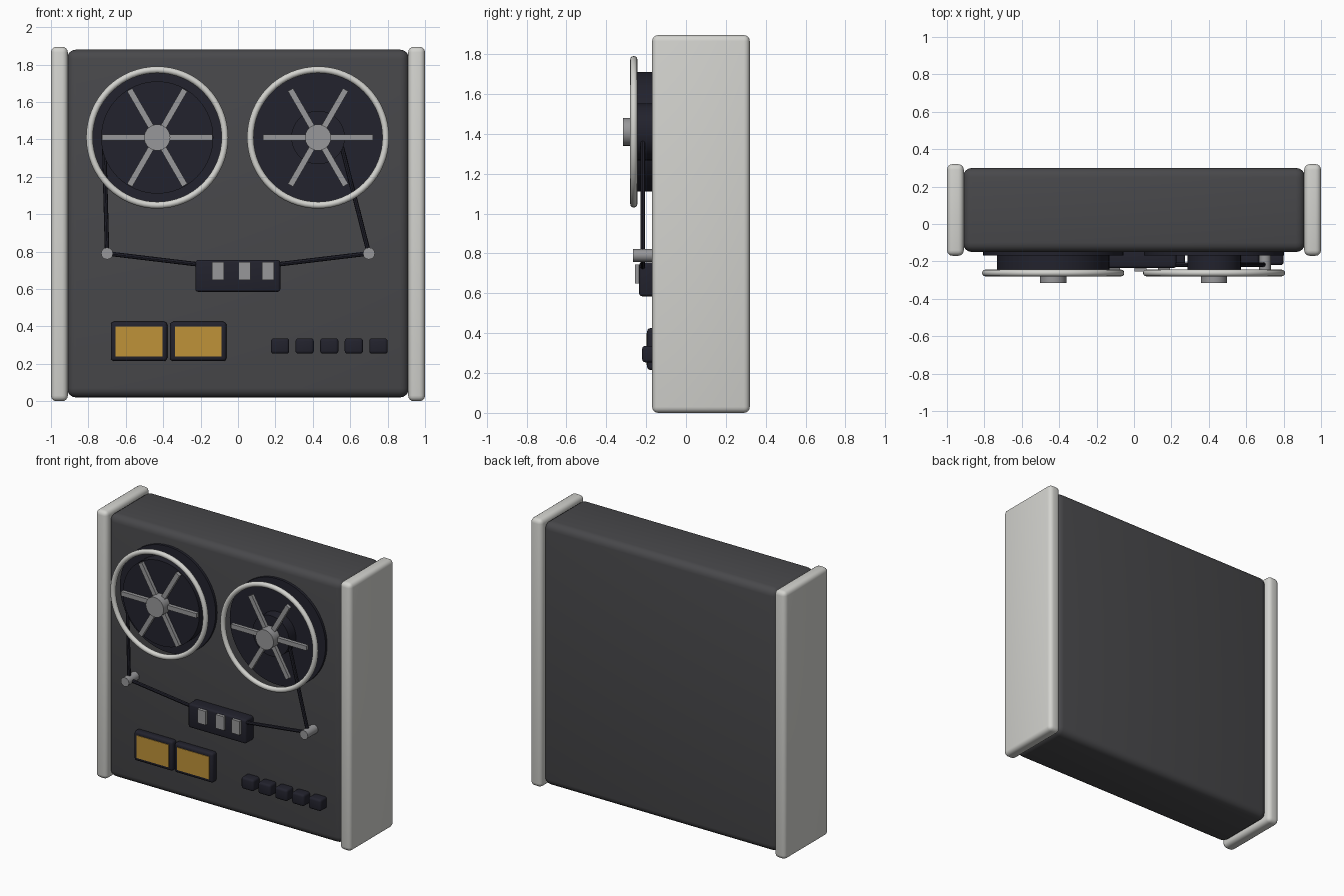
import bpy, bmesh
from math import radians, pi
from mathutils import Vector, Matrix

cube = bpy.data.objects.get("Cube")
if cube:
    bpy.data.objects.remove(cube, do_unlink=True)


def material(name, rgb):
    m = bpy.data.materials.new(name)
    m.use_nodes = True
    m.diffuse_color = (*rgb, 1)
    m.node_tree.nodes["Principled BSDF"].inputs["Base Color"].default_value = (*rgb, 1)
    return m


CHARCOAL = material("charcoal", (0.065, 0.065, 0.07))
IVORY = material("light grey", (0.65, 0.65, 0.62))
NAVY = material("blue black", (0.016, 0.016, 0.026))
STEEL = material("steel grey", (0.31, 0.31, 0.32))
AMBER = material("amber", (0.52, 0.29, 0.04))


def finish(bm, name, mat):
    mesh = bpy.data.meshes.new(name)
    bm.to_mesh(mesh)
    bm.free()
    mesh.materials.append(mat)
    ob = bpy.data.objects.new(name, mesh)
    bpy.context.collection.objects.link(ob)
    bpy.ops.object.select_all(action='DESELECT')
    ob.select_set(True)
    bpy.context.view_layer.objects.active = ob
    bpy.ops.object.shade_smooth_by_angle(angle=radians(40))
    return ob


def box(name, x, y, z, mat, bevel=0, segments=3):
    """Box from (min, max) pairs, with optional rounded edges."""
    bm = bmesh.new()
    bmesh.ops.create_cube(bm, size=1)
    for v in bm.verts:
        v.co = [lo + (hi - lo) * (c + 0.5) for c, (lo, hi) in zip(v.co, (x, y, z))]
    if bevel:
        bmesh.ops.bevel(bm, geom=bm.edges[:], offset=bevel, segments=segments,
                        profile=0.5, affect='EDGES')
    return finish(bm, name, mat)


def rod(name, a, b, radius, mat, sides=48):
    """Cylinder running from point a to point b."""
    a, b = Vector(a), Vector(b)
    turn = (b - a).to_track_quat('Z', 'Y').to_matrix().to_4x4()
    bm = bmesh.new()
    bmesh.ops.create_cone(bm, cap_ends=True, segments=sides, radius1=radius, radius2=radius,
                          depth=(b - a).length, matrix=Matrix.Translation((a + b) / 2) @ turn)
    return finish(bm, name, mat)


def ring(name, centre, major, minor, mat, sides=64, tube=12):
    """Round ring facing the front, spun from a circle."""
    bm = bmesh.new()
    place = Matrix.Translation(Vector(centre) + Vector((major, 0, 0)))
    circle = bmesh.ops.create_circle(bm, segments=tube, radius=minor, matrix=place)
    bmesh.ops.spin(bm, geom=circle["verts"] + bm.edges[:], cent=centre, axis=(0, 1, 0),
                   angle=2 * pi, steps=sides, use_merge=True)
    bmesh.ops.remove_doubles(bm, verts=bm.verts[:], dist=0.0001)
    bmesh.ops.recalc_face_normals(bm, faces=bm.faces[:])
    return finish(bm, name, mat)


# Cabinet and side panels
box("cabinet", (-0.915, 0.915), (-0.15, 0.3), (0.02, 1.88), CHARCOAL, 0.05, 4)
for side, s in (("left", 1), ("right", -1)):
    box(side + "_side_panel", sorted((s * 0.91, s)), (-0.17, 0.32), (0, 1.895), IVORY, 0.03, 4)

# Reels: rear flange, wound tape, rim, spokes and hub
REEL_Z = 1.41
for side, x, pack in (("right", -0.432, 0.3), ("left", 0.428, 0.143)):
    rod(side + "_reel_flange", (x, -0.14, REEL_Z), (x, -0.168, REEL_Z), 0.375, NAVY, 64)
    rod(side + "_tape_pack", (x, -0.16, REEL_Z), (x, -0.243, REEL_Z), pack, NAVY, 64)
    ring(side + "_reel_rim", (x, -0.262, REEL_Z), 0.362, 0.018, IVORY)
    for i in range(3):
        spoke = box(f"{side}_reel_spoke_{i + 1}", (-0.295, 0.295), (-0.012, 0.012),
                    (-0.016, 0.016), STEEL)
        spoke.location = (x, -0.257, REEL_Z)
        spoke.rotation_euler.y = i * pi / 3
    rod(side + "_reel_hub", (x, -0.23, REEL_Z), (x, -0.315, REEL_Z), 0.07, STEEL, 32)

# Tape guides and the tape path
TAPE_Y = -0.217
for side, s, start in (("right", -1, (-0.715, TAPE_Y, 1.36)), ("left", 1, (0.555, TAPE_Y, 1.36))):
    guide = (s * 0.7, TAPE_Y, 0.79)
    rod(side + "_tape_guide", (s * 0.7, -0.14, 0.79), (s * 0.7, -0.265, 0.79), 0.032, STEEL, 12)
    rod(side + "_tape_upper", start, guide, 0.012, NAVY, 8)
    rod(side + "_tape_lower", guide, (s * 0.2, TAPE_Y, 0.73), 0.012, NAVY, 8)

# Head block with three heads
box("head_block", (-0.228, 0.226), (-0.235, -0.14), (0.585, 0.755), NAVY, 0.014)
for i, x in enumerate((-0.108, 0.036, 0.16)):
    box(f"tape_head_{i + 1}", (x - 0.032, x + 0.032), (-0.255, -0.22), (0.648, 0.745), STEEL)

# Level meters
for side, x in (("right", -0.529), ("left", -0.213)):
    box(side + "_meter_case", (x - 0.151, x + 0.151), (-0.195, -0.14), (0.215, 0.425), NAVY, 0.016)
    box(side + "_meter_face", (x - 0.125, x + 0.125), (-0.199, -0.193), (0.24, 0.4), AMBER)

# Row of push buttons
for i in range(5):
    x = 0.225 + i * 0.1315
    box(f"button_{i + 1}", (x - 0.049, x + 0.049), (-0.22, -0.14), (0.254, 0.336), NAVY, 0.015)
